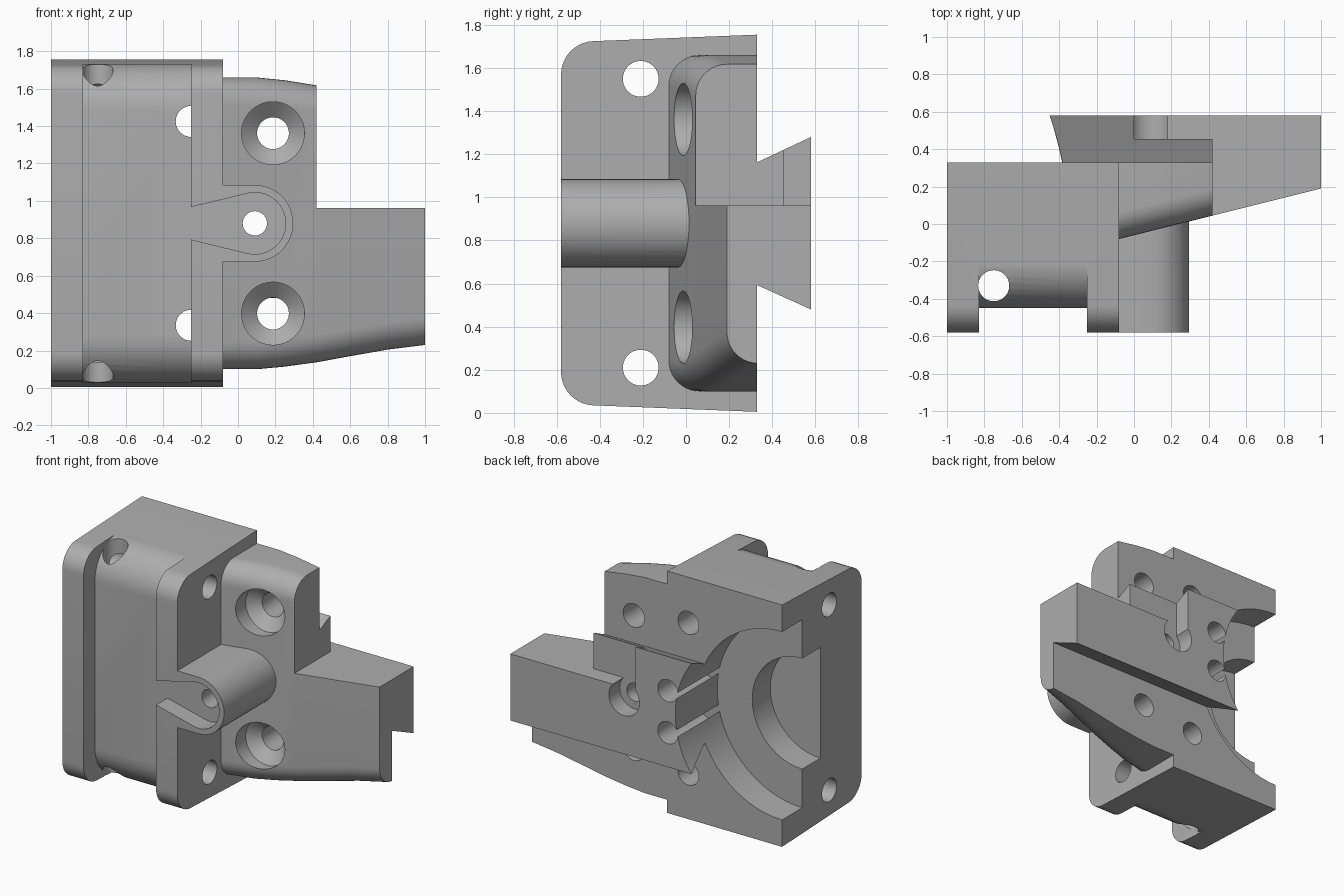
import bpy, bmesh, math
from mathutils import Vector

if "Cube" in bpy.data.objects:
    bpy.data.objects.remove(bpy.data.objects["Cube"])

MID = 0.88  # height of the horizontal symmetry plane

grey = bpy.data.materials.new("light_grey")
grey.diffuse_color = (0.42, 0.42, 0.42, 1)
grey.use_nodes = True
grey.node_tree.nodes["Principled BSDF"].inputs["Base Color"].default_value = grey.diffuse_color


def loft(name, rings):
    """Closed solid through a list of equally sized rings of 3D points."""
    bm = bmesh.new()
    vs = [[bm.verts.new(p) for p in r] for r in rings]
    n = len(vs[0])
    for a, b in zip(vs, vs[1:]):
        for i in range(n):
            j = (i + 1) % n
            bm.faces.new((a[i], a[j], b[j], b[i]))
    bm.faces.new(vs[0])
    bm.faces.new(vs[-1])
    bmesh.ops.recalc_face_normals(bm, faces=bm.faces)
    me = bpy.data.meshes.new(name)
    bm.to_mesh(me)
    bm.free()
    ob = bpy.data.objects.new(name, me)
    bpy.context.collection.objects.link(ob)
    me.materials.append(grey)
    return ob


def prism_x(name, yz, x0, x1):
    return loft(name, [[(x, y, z) for y, z in yz] for x in (x0, x1)])


def prism_y(name, xz, y0, y1):
    return loft(name, [[(x, y, z) for x, z in xz] for y in (y0, y1)])


def arc(cx, cy, r, a0, a1, n=10):
    return [(cx + r * math.cos(math.radians(a0 + (a1 - a0) * i / n)),
             cy + r * math.sin(math.radians(a0 + (a1 - a0) * i / n)))
            for i in range(n + 1)]


def circle(cx, cy, r, n=40):
    return arc(cx, cy, r, 0, 360, n)[:-1]


def box(name, x0, x1, y0, y1, z0, z1):
    return prism_x(name, [(y0, z0), (y1, z0), (y1, z1), (y0, z1)], x0, x1)


def combine(target, tool, op):
    m = target.modifiers.new(op, 'BOOLEAN')
    m.operation, m.solver, m.object = op, 'EXACT', tool
    bpy.context.view_layer.objects.active = target
    bpy.ops.object.modifier_apply(modifier=m.name)
    bpy.data.objects.remove(tool)


def rounded_front(y0, y1, r, z_top, slope=0.0):
    """Half profile rounded at the front, mirrored about the middle height."""
    up = [(y1, z_top)] + arc(y0 + r, z_top - slope - r, r, 92 if slope else 90, 180)
    return up + [(y, 2 * MID - z) for y, z in reversed(up)]


# Housing block with rounded front flanges
body = prism_x("mounting_bracket", rounded_front(-0.58, 0.33, 0.155, 1.755, 0.03), -1, -0.08)

# Groove between the two flanges, leaving a rounded core
top = 1.735
g = arc(-0.2, top - 0.25, 0.25, 90, 180)
groove = [(-0.7, 1.9), (-0.2, 1.9)] + g
groove += [(y, 2 * MID - z) for y, z in reversed(groove)]
combine(body, prism_x("groove_cutter", groove, -0.83, -0.25), 'DIFFERENCE')


# Slanted arm, tapering in height towards its end
def arm_section(x, zt, zb):
    y, r = 0.25 * x - 0.06, 0.145
    pts = [(0.33, zt)] + arc(y + r, zt - r, r, 90, 180) + arc(y + r, zb + r, r, 180, 270)
    # keep thin sections inside the back plane
    return [(x, min(py, 0.3299), pz) for py, pz in pts] + [(x, 0.33, zb)]


arm = loft("arm", [arm_section(*s) for s in (
    (-0.12, 1.66, 0.1), (0.1, 1.66, 0.1), (0.25, 1.645, 0.114), (0.42, 1.618, 0.137),
    (0.6, 1.6, 0.17), (0.8, 1.58, 0.205), (1.0, 1.56, 0.23))])
combine(body, arm, 'UNION')

# Tube boss on the front
boss = arc(0.09, MID, 0.205, 90, -90, 24) + [(-0.15, MID - 0.205), (-0.15, MID + 0.205)]
combine(body, prism_y("boss", boss, -0.58, 0.15), 'UNION')

# Dovetail rail on the back
rail = [(0.25, 0.625), (0.33, 0.593), (0.58, 0.48), (0.58, 1.28), (0.33, 1.163), (0.25, 1.125)]
combine(body, prism_x("dovetail_rail", rail, -0.5, 1.0), 'UNION')

# Removed upper corner of the arm, rail pocket and nut bore
cuts = [
    box("corner_cutter", 0.42, 1.2, -1, 1, 0.962, 2),
    box("pocket_cutter", 0.0, 0.5, 0.455, 0.7, 0.962, 2),
    prism_y("bore_cutter", circle(0.09, MID, 0.122), 0.455, 0.7),
    # stepped round recess in the back
    prism_y("recess_cutter", circle(-1, MID, 0.68, 64), 0.1, 0.7),
    prism_y("inner_recess_cutter", circle(-1, MID, 0.4, 48), -0.107, 0.3),
    # keyhole slot and boss hole
    prism_y("slot_cutter", arc(0.09, MID, 0.165, 105, -105, 28)
            + [(-0.25, 0.793), (-0.3, 0.78), (-0.3, 0.98), (-0.25, 0.967)], -0.7, -0.45),
    prism_y("boss_hole_cutter", circle(0.09, MID, 0.065, 32), -0.7, 0.7),
    # vertical pin hole
    loft("pin_hole_cutter", [[(x, y, z) for x, y in circle(-0.75, -0.33, 0.083)]
                             for z in (-0.1, 1.9)]),
]
for s in (-1, 1):
    # holes across the flanges, rear screw holes and rail holes
    cuts.append(prism_x("flange_hole_cutter", circle(-0.21, MID + s * 0.67, 0.083), -1.1, 0.0))
    cuts.append(prism_y("rear_hole_cutter", circle(-0.25, MID + s * 0.545, 0.083), -0.47, 0.7))
    cuts.append(prism_y("rail_hole_cutter", circle(-0.26, MID + s * 0.152, 0.08), 0.1, 0.7))
    # countersunk screw holes through the arm
    steps = ((-0.3, 0.168), (0.06, 0.168), (0.13, 0.085), (0.5, 0.085))
    cuts.append(loft("countersink_cutter", [
        [(x, y, z) for x, z in circle(0.187, MID + s * 0.482, r)] for y, r in steps]))
for c in cuts:
    combine(body, c, 'DIFFERENCE')

# Smooth curved walls, keep edges sharp
bpy.ops.object.select_all(action='DESELECT')
body.select_set(True)
bpy.context.view_layer.objects.active = body
bpy.ops.object.shade_smooth_by_angle(angle=math.radians(25))
